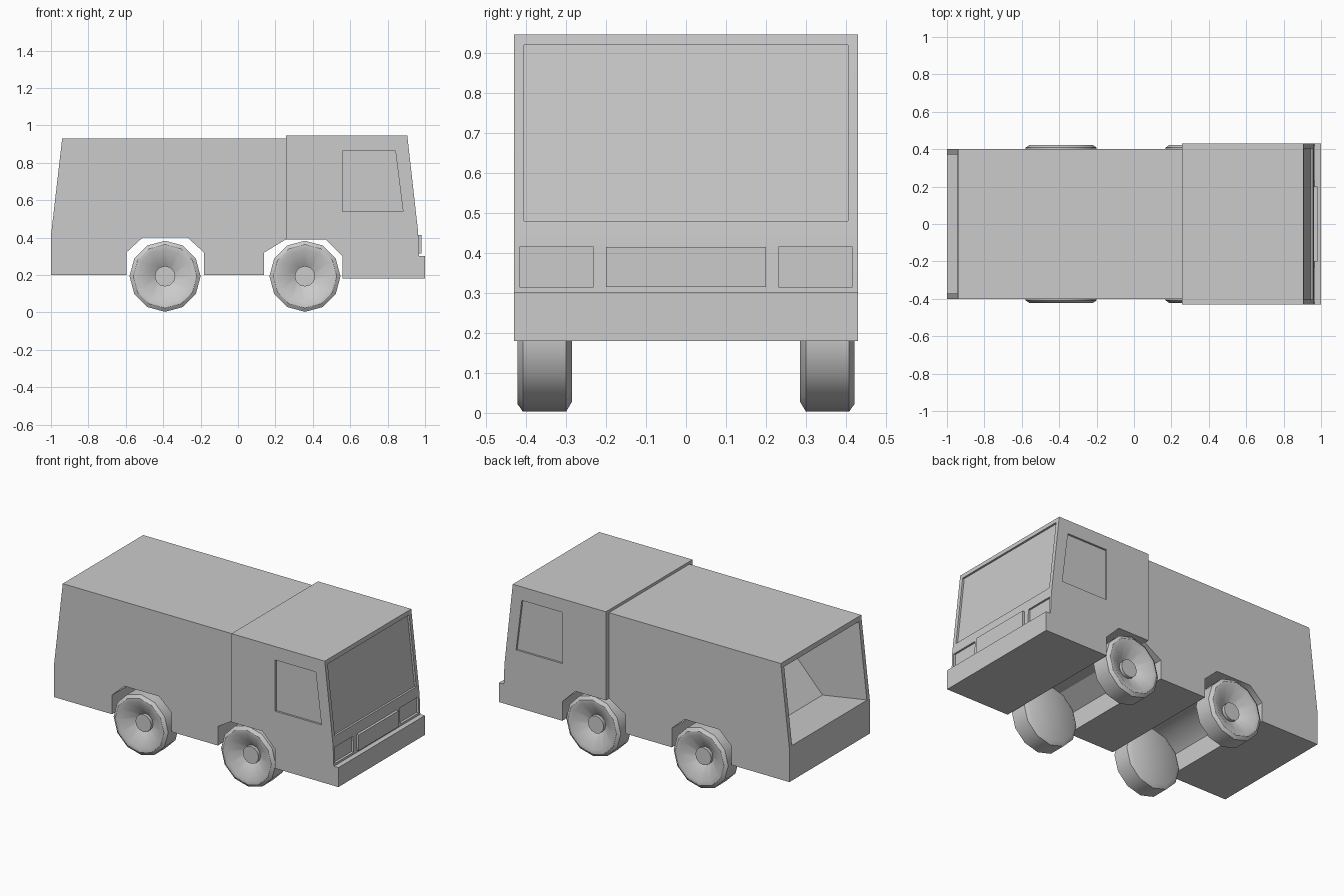
import bpy, bmesh, math

if "Cube" in bpy.data.objects:
    bpy.data.objects.remove(bpy.data.objects["Cube"])


def finish(bm, name):
    bmesh.ops.remove_doubles(bm, verts=bm.verts, dist=1e-5)
    bmesh.ops.recalc_face_normals(bm, faces=bm.faces)
    mesh = bpy.data.meshes.new(name)
    bm.to_mesh(mesh)
    bm.free()
    obj = bpy.data.objects.new(name, mesh)
    bpy.context.collection.objects.link(obj)
    return obj


def prism(name, profile, y0, y1):
    """Extrude an xz profile from y0 to y1."""
    bm = bmesh.new()
    face = bm.faces.new([bm.verts.new((x, y0, z)) for x, z in profile])
    new = bmesh.ops.extrude_face_region(bm, geom=[face])["geom"]
    for v in new:
        if isinstance(v, bmesh.types.BMVert):
            v.co.y = y1
    return finish(bm, name)


def cut(target, profile, y0, y1):
    """Subtract a prism and discard the cutter."""
    cutter = prism("cutter", profile, y0, y1)
    cutter.hide_render = True
    mod = target.modifiers.new("cut", "BOOLEAN")
    mod.operation = "DIFFERENCE"
    mod.solver = "EXACT"
    mod.object = cutter
    bpy.context.view_layer.objects.active = target
    bpy.ops.object.modifier_apply(modifier=mod.name)
    bpy.data.objects.remove(cutter)


def smooth(obj, angle):
    bpy.ops.object.select_all(action="DESELECT")
    obj.select_set(True)
    bpy.context.view_layer.objects.active = obj
    bpy.ops.object.shade_smooth_by_angle(angle=math.radians(angle))


# Rear body with wheel arches across the full width
body = prism("rear_body", [
    (-1, .2), (-1, .41), (-.94, .93), (.256, .93), (.256, .39), (.14, .32), (.14, .2),
    (-.182, .2), (-.182, .32), (-.27, .4), (-.51, .4), (-.597, .32), (-.597, .2)], -.4, .4)
# Open rear compartment with a sloping front wall
cut(body, [(-1.1, .42), (-.99, .42), (-.69, .37), (-.19, .9), (-1.1, .9)], -.372, .372)

# Cab with bumper
cab = prism("cab", [
    (.256, .39), (.256, .947), (.905, .947), (.963, .43), (.968, .302), (1, .302),
    (1, .18), (.56, .18), (.56, .3), (.47, .39)], -.43, .43)
# Recessed windscreen
cut(cab, [(.896, .92), (1.1, .92), (1.1, .48), (.945, .48)], -.405, .405)
for s in (-1, 1):
    # Recessed side windows
    cut(cab, [(.56, .54), (.56, .862), (.842, .862), (.882, .54)], s * .418, s * .5)
    # Recessed headlights
    cut(cab, [(.952, .315), (1.1, .315), (1.1, .415), (.952, .415)], s * .232, s * .416)

# Raised grille panel
prism("grille", [(.94, .315), (.98, .315), (.98, .415), (.94, .415)], -.2, .2)


def wheel(name, x, side):
    """Twelve-sided tyre with dished rim and hub, lathed about y."""
    profile = [(0, .285), (.165, .285), (.19, .3), (.19, .408), (.17, .422), (.145, .422),
               (.055, .365), (.055, .385), (0, .385)]
    bm = bmesh.new()
    verts = [bm.verts.new((r, side * y, 0)) for r, y in profile]
    edges = [bm.edges.new(pair) for pair in zip(verts, verts[1:])]
    bmesh.ops.spin(bm, geom=verts + edges, cent=(0, 0, 0), axis=(0, 1, 0),
                   angle=math.tau, steps=12, use_duplicate=False)
    bmesh.ops.translate(bm, verts=bm.verts, vec=(x, 0, .193))
    obj = finish(bm, name)
    smooth(obj, 35)


# Four wheels
for x, place in ((-.39, "rear"), (.358, "front")):
    for side, hand in ((-1, "right"), (1, "left")):
        wheel(f"{place}_{hand}_wheel", x, side)
smooth(body, 46)
smooth(cab, 46)
